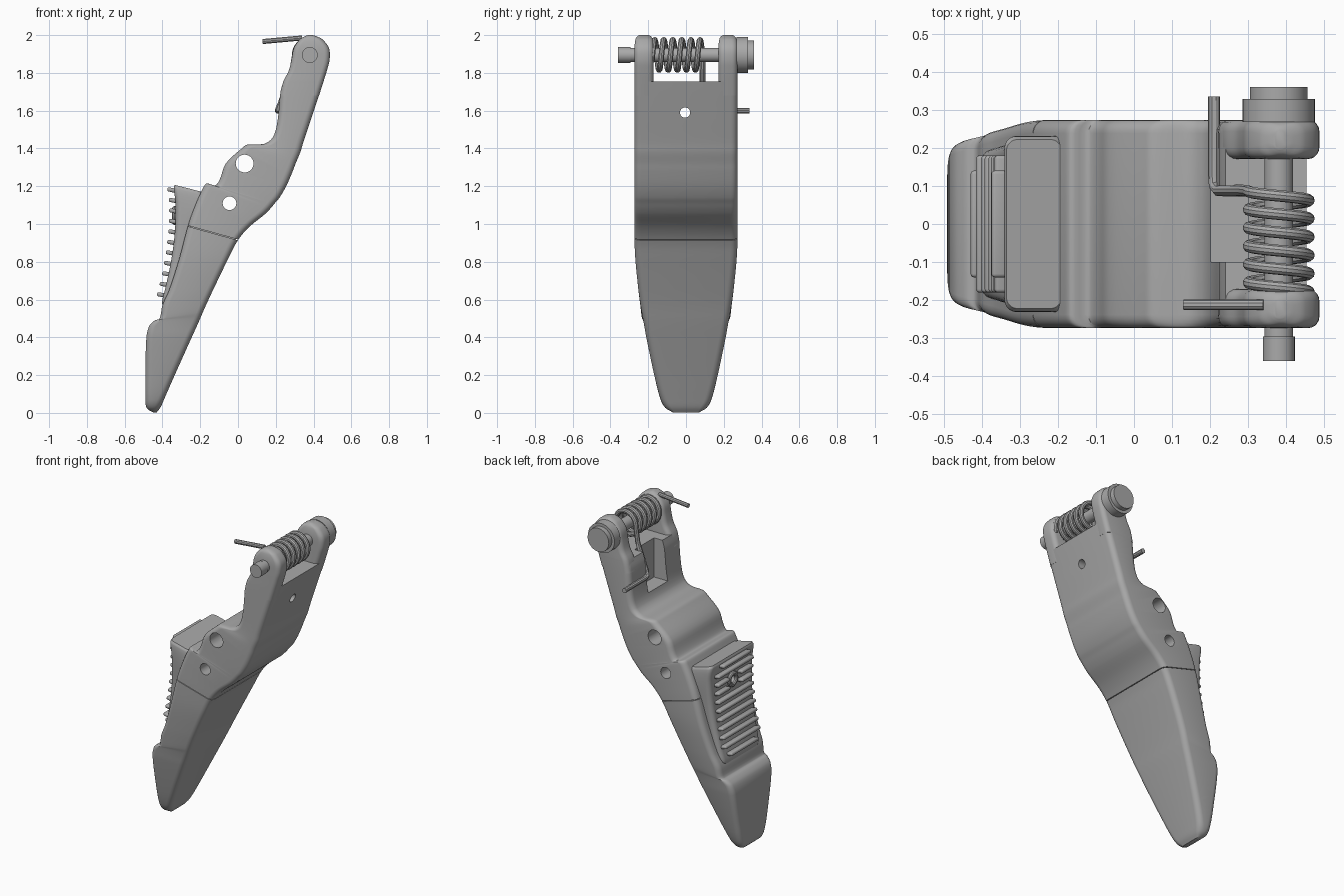
import bpy, bmesh, math
from mathutils import Vector

old = bpy.data.objects.get("Cube")
if old:
    bpy.data.objects.remove(old, do_unlink=True)

grey = bpy.data.materials.new("plain grey")
grey.use_nodes = True
tone = (0.4, 0.4, 0.4, 1)
grey.diffuse_color = tone
grey.node_tree.nodes["Principled BSDF"].inputs["Base Color"].default_value = tone


def activate(ob):
    bpy.ops.object.select_all(action='DESELECT')
    ob.select_set(True)
    bpy.context.view_layer.objects.active = ob


def finish(ob, name):
    ob.name = name
    ob.data.materials.clear()
    ob.data.materials.append(grey)
    activate(ob)
    bpy.ops.object.shade_smooth_by_angle(angle=math.radians(35))
    return ob


def spline(pts, steps=4):
    """Smooth curve through points of any dimension, spaced by chord length."""
    n = len(pts)
    t = [0]
    for a, b in zip(pts, pts[1:]):
        t.append(t[-1] + math.dist(a, b))
    tan = []
    for i in range(n):
        a, b = max(i - 1, 0), min(i + 1, n - 1)
        tan.append([(q - p) / (t[b] - t[a]) for p, q in zip(pts[a], pts[b])])
    out = []
    for i in range(n - 1):
        h = t[i + 1] - t[i]
        for k in range(steps):
            s = k / steps
            e = s * s * (3 - 2 * s)
            out.append([p + (q - p) * e + h * (m * s * (1 - s) ** 2 - o * s * s * (1 - s))
                        for p, q, m, o in zip(pts[i], pts[i + 1], tan[i], tan[i + 1])])
    return out + [list(pts[-1])]


def loft(name, stations, yc, radius):
    """Skin rounded-rectangle sections; station = grip x, z, back x, z, half width."""
    bm = bmesh.new()
    rings = []
    for fx, fz, bx, bz, w in spline(stations):
        f, b = Vector((fx, 0, fz)), Vector((bx, 0, bz))
        mid, half = (f + b) / 2, (b - f).length / 2
        u = (b - f).normalized()
        r = min(radius, half * 0.9, w * 0.9)
        ring = []
        for corner, (su, sy) in enumerate(((1, 1), (-1, 1), (-1, -1), (1, -1))):
            for k in range(6):
                a = math.pi / 2 * (corner + k / 5)
                p = mid + u * (su * (half - r) + r * math.cos(a))
                p.y = yc + sy * (w - r) + r * math.sin(a)
                ring.append(bm.verts.new(p))
        rings.append(ring)
    n = len(rings[0])
    for lo, hi in zip(rings, rings[1:]):
        for i in range(n):
            j = (i + 1) % n
            bm.faces.new((lo[i], lo[j], hi[j], hi[i]))
    bm.faces.new(rings[0])
    bm.faces.new(rings[-1])
    bmesh.ops.recalc_face_normals(bm, faces=bm.faces)
    me = bpy.data.meshes.new(name)
    bm.to_mesh(me)
    bm.free()
    ob = bpy.data.objects.new(name, me)
    bpy.context.collection.objects.link(ob)
    return finish(ob, name)


def box(name, loc, size, tilt=0, bevel=0):
    bpy.ops.mesh.primitive_cube_add(size=1, location=loc, rotation=(0, tilt, 0))
    ob = bpy.context.object
    ob.scale = size
    bpy.ops.object.transform_apply(location=False, rotation=False, scale=True)
    if bevel:
        mod = ob.modifiers.new("round", 'BEVEL')
        mod.width, mod.segments = bevel, 3
        bpy.ops.object.modifier_apply(modifier=mod.name)
    return finish(ob, name)


def rod(name, x, z, y0, y1, radius):
    """Cylinder lying along y."""
    bpy.ops.mesh.primitive_cylinder_add(vertices=40, radius=radius, depth=y1 - y0,
                                        location=(x, (y0 + y1) / 2, z),
                                        rotation=(math.pi / 2, 0, 0))
    return finish(bpy.context.object, name)


def cross_rod(name, x0, x1, y, z, radius):
    """Cylinder lying along x."""
    bpy.ops.mesh.primitive_cylinder_add(vertices=32, radius=radius, depth=x1 - x0,
                                        location=((x0 + x1) / 2, y, z),
                                        rotation=(0, math.pi / 2, 0))
    return finish(bpy.context.object, name)


def cut(target, *cutters):
    for c in cutters:
        activate(target)
        mod = target.modifiers.new("cut", 'BOOLEAN')
        mod.operation, mod.solver, mod.object = 'DIFFERENCE', 'EXACT', c
        bpy.ops.object.modifier_apply(modifier=mod.name)
        bpy.data.objects.remove(c, do_unlink=True)
    finish(target, target.name)


def wire(name, pts, radius):
    cu = bpy.data.curves.new(name, 'CURVE')
    cu.dimensions = '3D'
    cu.bevel_depth, cu.bevel_resolution, cu.use_fill_caps = radius, 3, True
    sp = cu.splines.new('POLY')
    sp.points.add(len(pts) - 1)
    for p, co in zip(sp.points, pts):
        p.co = (*co, 1)
    ob = bpy.data.objects.new(name, cu)
    bpy.context.collection.objects.link(ob)
    activate(ob)
    bpy.ops.object.convert(target='MESH')
    return finish(bpy.context.object, name)


# Lever body, from the tapered tip up to the fork
W = 0.273
body = loft("lever_body", [
    (-.45, .003, -.43, .003, .07), (-.483, .025, -.41, .03, .11),
    (-.49, .07, -.39, .075, .135), (-.49, .2, -.335, .2, .168),
    (-.485, .4, -.245, .4, .21), (-.47, .46, -.22, .455, .22),
    (-.44, .49, -.2, .5, .228), (-.415, .5, -.185, .535, .234),
    (-.4, .57, -.165, .58, .242), (-.365, .65, -.13, .655, .252),
    (-.31, .82, -.055, .81, .268), (-.265, .99, 0, .915, W),
    (-.23, 1.09, .06, .985, W), (-.185, 1.19, .14, 1.05, W),
    (-.165, 1.215, .17, 1.08, W), (-.12, 1.205, .195, 1.11, W),
    (-.095, 1.24, .22, 1.14, W), (-.065, 1.32, .255, 1.2, W),
    (.02, 1.4, .29, 1.28, W), (.05, 1.42, .305, 1.32, W),
    (.14, 1.425, .33, 1.38, W), (.185, 1.46, .345, 1.43, W),
    (.21, 1.55, .385, 1.55, W), (.225, 1.7, .435, 1.7, W),
    (.24, 1.755, .453, 1.755, W)], 0, .035)
seam = math.atan2(.075, .27)
cut(body,
    rod("upper_hole", .035, 1.32, -.5, .5, .047),
    rod("lower_hole", -.045, 1.11, -.5, .5, .036),
    box("spring_pocket", (.2, 0, 1.7), (.2, .2, .4)),
    cross_rod("back_hole", .25, .6, -.005, 1.59, .027),
    box("seam_gap", (-.13, 0, .952), (.5, .7, .004), seam))
box("seam_core", (-.1325, 0, .9525), (.25, .5, .02), seam)

# Fork prongs holding the hinge pin
P = .051
for side, yc in (("left", W - P), ("right", P - W)):
    loft(side + "_prong", [
        (.222, 1.68, .429, 1.68, P), (.24, 1.755, .453, 1.755, P),
        (.268, 1.81, .47, 1.81, P), (.283, 1.87, .485, 1.87, P),
        (.295, 1.93, .482, 1.93, P), (.325, 1.975, .45, 1.975, .046),
        (.35, 1.992, .42, 1.992, .038), (.37, 2, .395, 2, .025)], yc, .03)

# Hinge pin with stepped head
PX, PZ = .38, 1.895
for part, y0, y1, r in (("pin_shaft", -.3, .3, .038), ("pin_tip", -.36, -.295, .042),
                        ("pin_collar", .268, .328, .095), ("pin_head", .32, .36, .076)):
    rod(part, PX, PZ, y0, y1, r)

# Torsion spring with its lower leg, and the straight upper leg
path = [(.21, .335, 1.6), (.21, .125, 1.6), (.212, .1, 1.607), (.222, .088, 1.63),
        (.285, .088, 1.8)]
turns, steps = 5.6, 28
for i in range(int(turns * steps) + 1):
    a = math.pi - math.tau * i / steps
    path.append((PX + .079 * math.cos(a), .086 - .048 * i / steps, PZ + .079 * math.sin(a)))
wire("spring", path, .0155)
wire("upper_spring_leg", [(.13, -.212, 1.966), (.34, -.212, 1.985)], .014)

# Thumb pad set into the body
pad_stations = [
    (-.4, .57, -.33, .555, .18), (-.402, .59, -.32, .585, .193), (-.385, .66, -.3, .66, .2),
    (-.355, .8, -.25, .8, .21), (-.335, .95, -.2, .93, .22),
    (-.33, 1.1, -.15, 1.04, .23), (-.34, 1.19, -.18, 1.15, .23),
    (-.335, 1.207, -.19, 1.17, .222)]
pad = loft("thumb_pad", pad_stations, 0, .03)
face = spline(pad_stations, 12)

# Grip ribs, two of them broken around the screw boss
for i in range(11):
    z = 1.18 - .0555 * i
    x = min(face, key=lambda s: abs(s[1] - z))[0] - .012
    w = .14 if i in (0, 10) else .18
    spans = ((-w, -.06), (.06, w)) if i in (2, 3) else ((-w, w),)
    for lo, hi in spans:
        box("grip_rib", (x, (lo + hi) / 2, z), (.046, hi - lo, .022), .2, .009)

# Screw boss ring and hole
BZ = 1.045
cut(pad, cross_rod("screw_hole", -.45, -.28, 0, BZ, .024))
bpy.ops.mesh.primitive_torus_add(location=(-.335, 0, BZ), rotation=(0, math.pi / 2, 0),
                                 major_radius=.036, minor_radius=.014,
                                 major_segments=32, minor_segments=10)
finish(bpy.context.object, "screw_boss")
